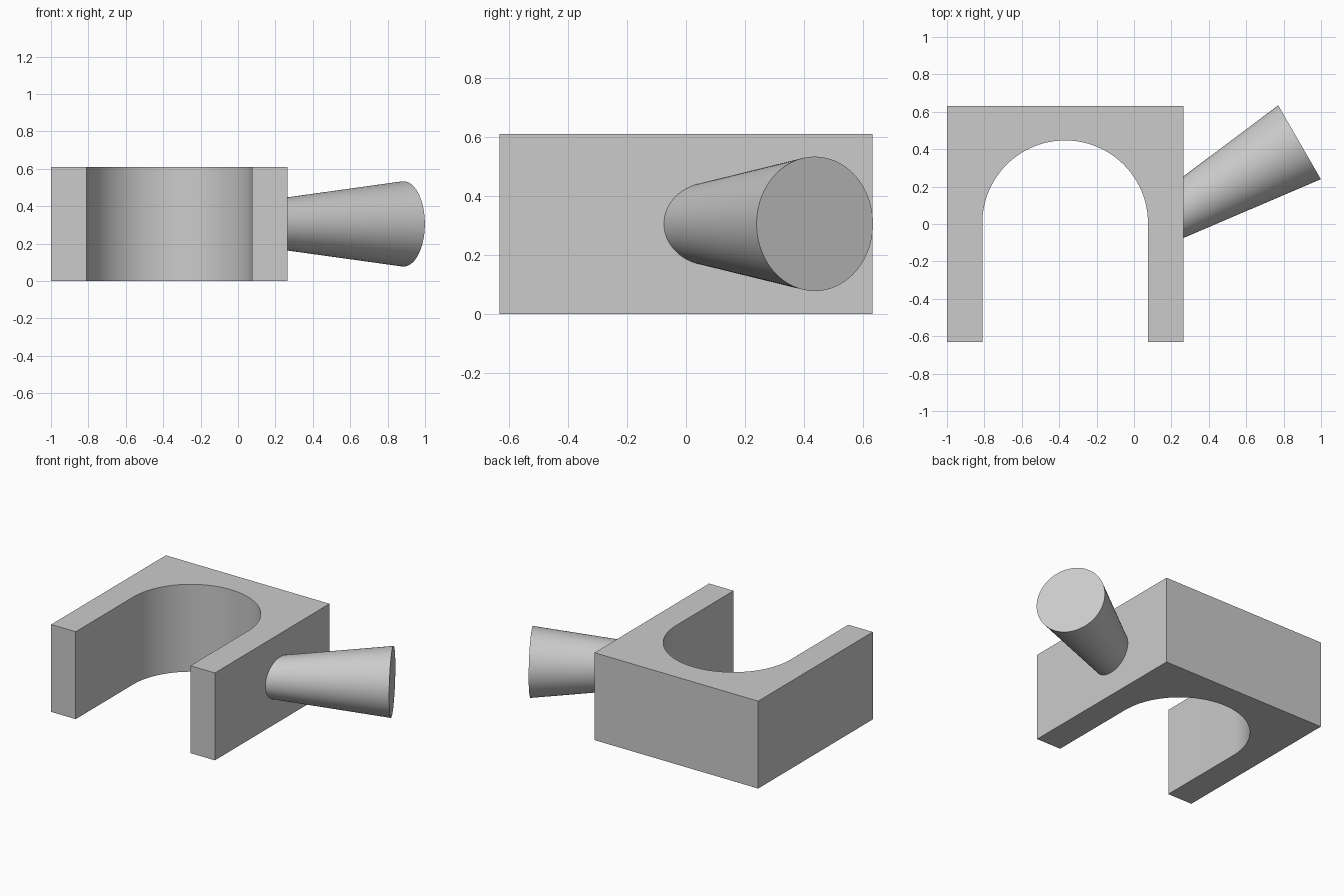
import bpy
import bmesh
from math import cos, sin, pi, radians
from mathutils import Matrix, Vector

if "Cube" in bpy.data.objects:
    bpy.data.objects.remove(bpy.data.objects["Cube"], do_unlink=True)

grey = bpy.data.materials.new("plain grey")
grey.use_nodes = True
colour = (0.6, 0.6, 0.6, 1)
grey.diffuse_color = colour
grey.node_tree.nodes["Principled BSDF"].inputs["Base Color"].default_value = colour


def finish(name, bm):
    """Turn a bmesh into a smooth object with sharp corners."""
    bmesh.ops.recalc_face_normals(bm, faces=bm.faces)
    mesh = bpy.data.meshes.new(name)
    bm.to_mesh(mesh)
    bm.free()
    mesh.materials.append(grey)
    obj = bpy.data.objects.new(name, mesh)
    bpy.context.collection.objects.link(obj)
    bpy.ops.object.select_all(action='DESELECT')
    obj.select_set(True)
    bpy.context.view_layer.objects.active = obj
    bpy.ops.object.shade_smooth_by_angle(angle=radians(30))
    return obj


height = 0.61
left, right, half_depth = -1.0, 0.264, 0.632
centre_x, arch_y, radius = (left + right) / 2, 0.004, 0.443

# Arched block: square outline with a round-ended slot open to the front
segments = 48
profile = [(centre_x + radius, -half_depth), (right, -half_depth), (right, half_depth),
           (left, half_depth), (left, -half_depth), (centre_x - radius, -half_depth)]
for i in range(segments + 1):
    a = pi - pi * i / segments
    profile.append((centre_x + radius * cos(a), arch_y + radius * sin(a)))

bm = bmesh.new()
base = bm.faces.new([bm.verts.new((x, y, 0)) for x, y in profile])
extruded = bmesh.ops.extrude_face_region(bm, geom=[base], use_keep_orig=True)
top = [v for v in extruded["geom"] if isinstance(v, bmesh.types.BMVert)]
bmesh.ops.translate(bm, verts=top, vec=(0, 0, height))
finish("arched_block", bm)

# Flared handle: tapered cylinder angled out of the side wall
length = 0.8
end = Vector((0.885, 0.437, height / 2))
axis = Vector((cos(radians(30)), sin(radians(30)), 0))
place = Matrix.Translation(end - axis * length / 2) @ axis.to_track_quat('Z', 'Y').to_matrix().to_4x4()
bm = bmesh.new()
bmesh.ops.create_cone(bm, cap_ends=True, segments=96, radius1=0.132, radius2=0.228,
                      depth=length, matrix=place)
finish("flared_handle", bm)
